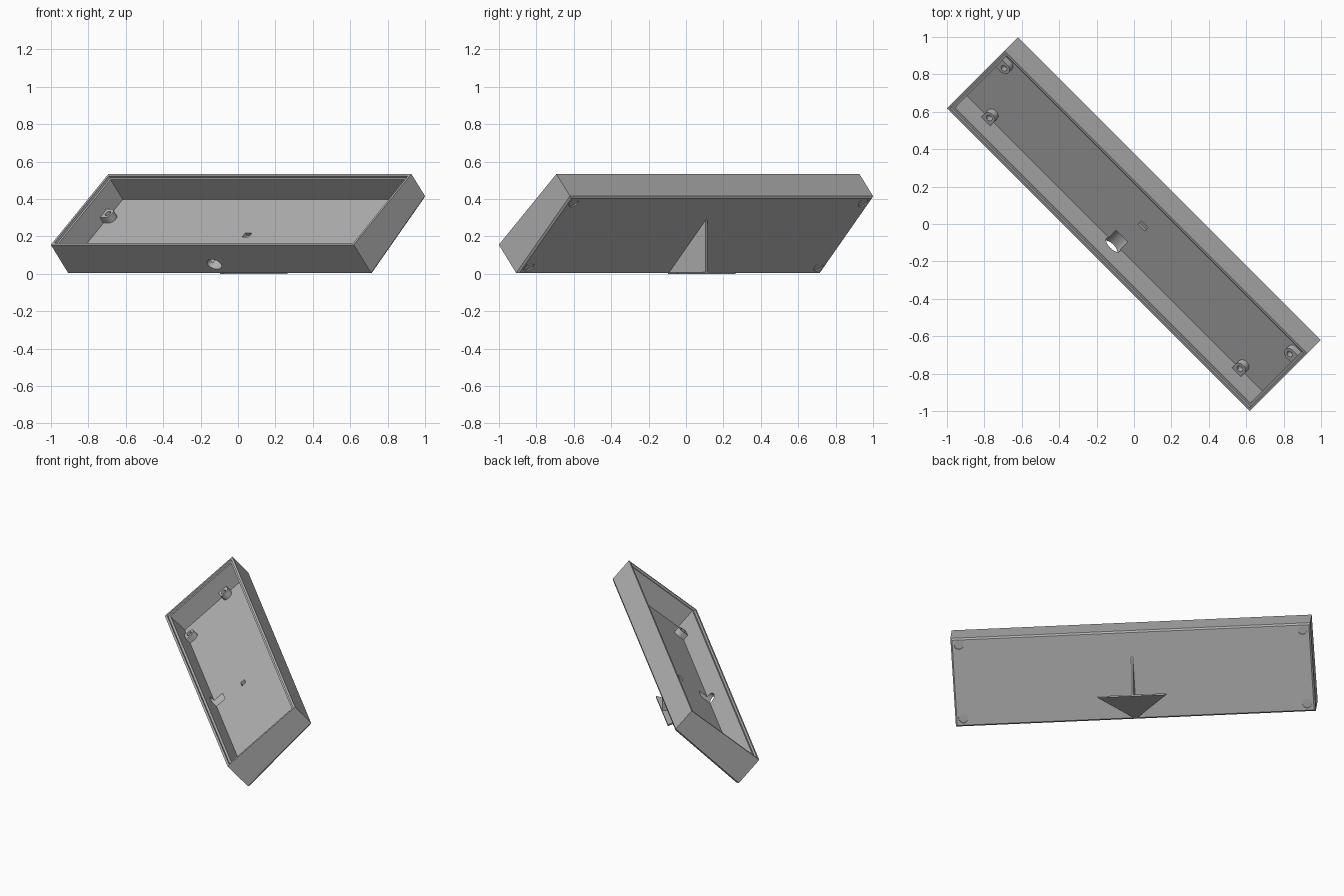
import bpy, bmesh, math
from mathutils import Matrix, Vector

old = bpy.data.objects.get("Cube")
if old:
    bpy.data.objects.remove(old)

grey = bpy.data.materials.new("plain grey")
grey.use_nodes = True
grey.diffuse_color = (0.45, 0.45, 0.45, 1)
grey.node_tree.nodes["Principled BSDF"].inputs["Base Color"].default_value = grey.diffuse_color

TURN = Matrix.Rotation(math.radians(-45), 4, "Z")
TILT = TURN @ Matrix.Rotation(math.radians(41), 4, "X")   # tray frame: length, slope, depth
HALF, LOW, HIGH, RIM, FLOOR, WALL = 1.1455, -0.102, 0.475, 0.294, 0.14, 0.03


def back(q):
    """Depth of the slanted back plate at slope position q."""
    return 0.084 + 0.0763 * (q - LOW)


def prism(name, pts, lo, hi, along="z", matrix=TILT, chamfer=0):
    """Extrude a 2D outline along an axis; outline is (y, z) for x, (x, z) for y, (x, y) for z."""
    place = {"x": lambda p, h: (h, p[0], p[1]),
             "y": lambda p, h: (p[0], h, p[1]),
             "z": lambda p, h: (p[0], p[1], h)}[along]
    bm = bmesh.new()
    rings = [[bm.verts.new(place(p, h)) for p in pts] for h in (lo, hi)]
    bm.faces.new(rings[0])
    bm.faces.new(rings[1])
    n = len(pts)
    for i in range(n):
        j = (i + 1) % n
        bm.faces.new((rings[0][i], rings[0][j], rings[1][j], rings[1][i]))
    bmesh.ops.recalc_face_normals(bm, faces=bm.faces[:])
    if chamfer:
        edges = [e for e in bm.edges if all(v.co.z < 0.2 for v in e.verts)]
        bmesh.ops.bevel(bm, geom=edges, offset=chamfer, segments=1, affect="EDGES")
    bm.transform(matrix)
    mesh = bpy.data.meshes.new(name)
    bm.to_mesh(mesh)
    bm.free()
    mesh.materials.append(grey)
    ob = bpy.data.objects.new(name, mesh)
    bpy.context.collection.objects.link(ob)
    return ob


def rect(x0, x1, y0, y1):
    return [(x0, y0), (x1, y0), (x1, y1), (x0, y1)]


def oval(x, y, rx, ry, n=32):
    return [(x + rx * math.cos(math.tau * i / n), y + ry * math.sin(math.tau * i / n)) for i in range(n)]


def cut(ob, cutter):
    cutter.hide_render = True
    mod = ob.modifiers.new("cut", "BOOLEAN")
    mod.operation, mod.solver, mod.object = "DIFFERENCE", "EXACT", cutter
    bpy.context.view_layer.objects.active = ob
    bpy.ops.object.modifier_apply(modifier=mod.name)
    bpy.data.objects.remove(cutter)


# Tray with a tapering back plate
section = [(LOW, RIM), (LOW, back(LOW)), (HIGH, back(HIGH)), (HIGH, RIM)]
tray = prism("tray", section, -HALF, HALF, "x", chamfer=0.01)

# Cavity and the stepped lip around its mouth
for inset, depth in ((WALL, FLOOR), (WALL / 2, RIM - 0.014)):
    cut(tray, prism("cavity_cutter", rect(inset - HALF, HALF - inset, LOW + inset, HIGH - inset), depth, RIM + 0.1))

# Cable opening in the lower wall, and a small floor pocket
cut(tray, prism("cable_cutter", oval(0, 0.156, 0.05, 0.035), LOW - 0.1, 0.0, "y"))
cut(tray, prism("pocket_cutter", rect(0.017, 0.067, 0.14, 0.172), FLOOR - 0.018, FLOOR + 0.05))

# Shallow round foot recesses in the back plate
for side in (-1, 1):
    for q in (-0.047, 0.434):
        cut(tray, prism("recess_cutter", oval(side * 1.094, q, 0.03, 0.03), back(q) - 0.05, back(q) + 0.005))


# Screw tabs: rounded blocks with a hole, growing from the walls
def tab(name, centre, outward):
    c, o = Vector(centre), Vector(outward)
    s, r = Vector((-o.y, o.x)), 0.034
    pts = [c + o * 0.045 - s * r, c + o * 0.045 + s * r]
    for i in range(13):
        a = math.pi * i / 12
        pts.append(c + s * r * math.cos(a) - o * r * math.sin(a))
    ob = prism(name, [tuple(p) for p in pts], FLOOR - 0.005, FLOOR + 0.04)
    cut(ob, prism("screw_cutter", oval(c.x, c.y, 0.017, 0.017, 20), FLOOR + 0.005, FLOOR + 0.1))
    return ob


parts = [tray]
for side, word in ((-1, "right"), (1, "left")):
    parts.append(tab("upper_tab_" + word, (side * 1.08, 0.285), (side, 0)))
    parts.append(tab("lower_tab_" + word, (side * 0.948, -0.038), (0, -1)))

# Stand: flat triangular foot on the ground and an upright fin
parts.append(prism("stand_foot", [(0, -0.136), (0.22, 0.155), (-0.22, 0.155)], 0, 0.01, "z", TURN))
parts.append(prism("stand_fin", [(-0.13, 0.001), (0.155, 0.001), (0.155, 0.288)], -0.006, 0.006, "x", TURN))

for ob in parts:
    bpy.ops.object.select_all(action="DESELECT")
    ob.select_set(True)
    bpy.context.view_layer.objects.active = ob
    bpy.ops.object.shade_smooth_by_angle(angle=math.radians(30))
